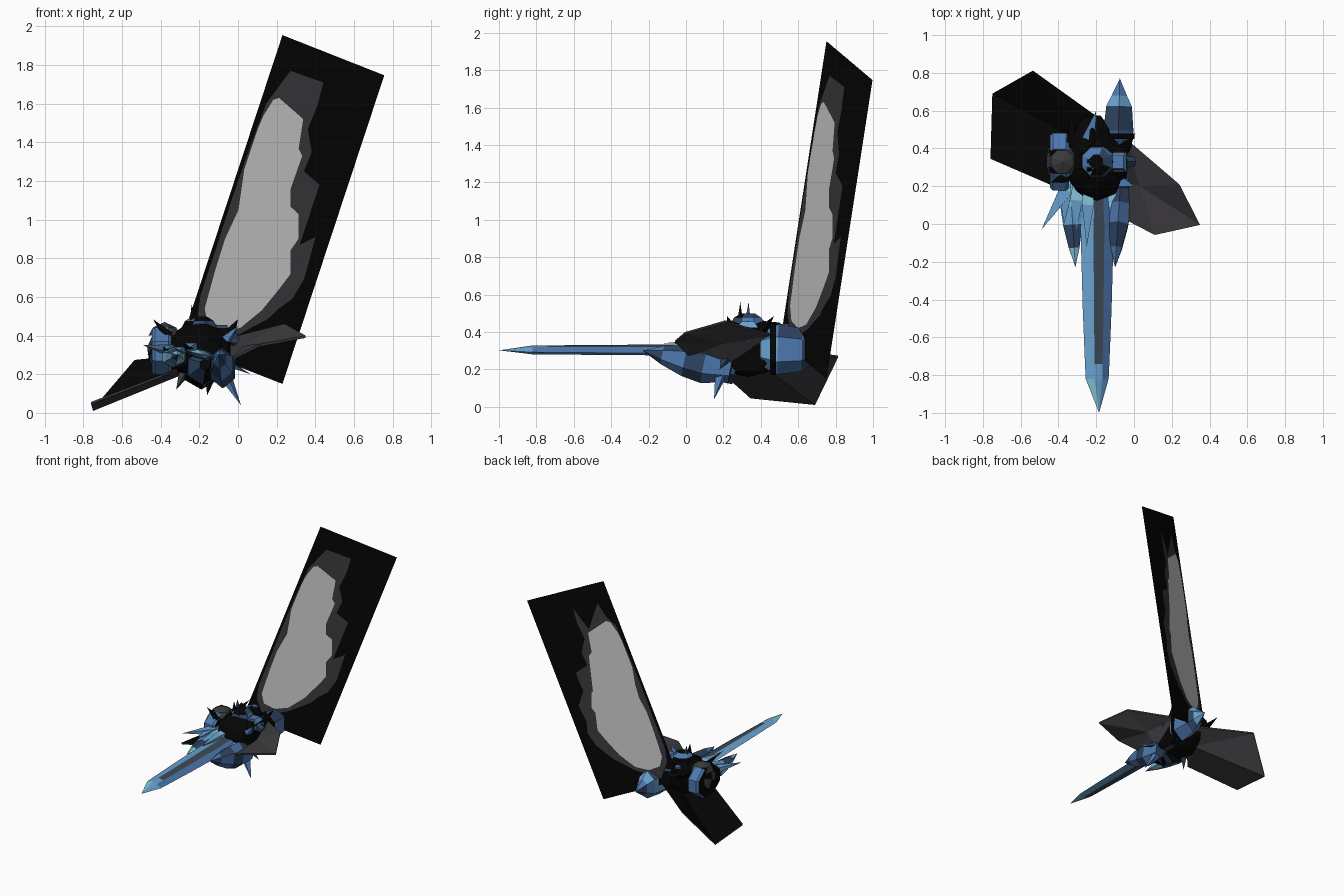
import bpy, bmesh, math
from mathutils import Vector, Matrix

if "Cube" in bpy.data.objects:
    bpy.data.objects.remove(bpy.data.objects["Cube"])

COLOURS = {
    "black": (0.0016, 0.0016, 0.0016), "dark_grey": (0.043, 0.041, 0.046),
    "light_grey": (0.62, 0.62, 0.62), "blue": (0.075, 0.19, 0.43),
    "light_blue": (0.24, 0.56, 0.68), "navy": (0.028, 0.058, 0.12),
    "steel_blue": (0.14, 0.36, 0.62), "slate": (0.045, 0.065, 0.09),
}
MATS = {}
for n, c in COLOURS.items():
    MATS[n] = bpy.data.materials.new(n)
    MATS[n].diffuse_color = (*c, 1)


def make(name, bm, colours, rule=None):
    """Turn a bmesh into an object; rule(face) gives the colour slot."""
    bm.normal_update()
    if rule:
        for f in bm.faces:
            f.material_index = rule(f) % len(colours)
    me = bpy.data.meshes.new(name)
    bm.to_mesh(me)
    bm.free()
    for c in colours:
        me.materials.append(MATS[c])
    ob = bpy.data.objects.new(name, me)
    bpy.context.collection.objects.link(ob)
    return ob


def spindle(name, base, tip, profile, colours, sides=6, flat=(1, 1), rule=None):
    """Faceted horn along base-tip; profile is (fraction, radius), zero radius = point."""
    base, tip = Vector(base), Vector(tip)
    axis = (tip - base).normalized()
    up = Vector((0, 0, 1)) if abs(axis.z) < 0.9 else Vector((0, 1, 0))
    u = axis.cross(up).normalized()
    v = u.cross(axis)
    bm = bmesh.new()
    rings = []
    for t, r in profile:
        c = base.lerp(tip, t)
        if r == 0:
            rings.append([bm.verts.new(c)] * sides)
        else:
            rings.append([bm.verts.new(c + r * (u * flat[0] * math.cos(a) + v * flat[1] * math.sin(a)))
                          for a in (2 * math.pi * (i + 0.5) / sides for i in range(sides))])
    for k, (a, b) in enumerate(zip(rings, rings[1:])):
        for i in range(sides):
            j = (i + 1) % sides
            f = bm.faces.new(list(dict.fromkeys((a[i], a[j], b[j], b[i]))))
            f.material_index = (k + i // 2) % len(colours)
    for r in (rings[0], rings[-1]):
        if r[0] is not r[1]:
            bm.faces.new(r)
    bmesh.ops.recalc_face_normals(bm, faces=bm.faces)
    return make(name, bm, colours, rule)


# Tall upright panel with painted feather patches on both sides
def on_panel(x, z, off=0.0):
    return Vector((x - 0.423 * off, 0.751 + (x - 0.23) * 0.467 + 0.906 * off, z))


def panel(name, pts, colour, off):
    bm = bmesh.new()
    bm.faces.new([bm.verts.new(on_panel(x, z, off)) for x, z in pts])
    bmesh.ops.triangulate(bm, faces=bm.faces)
    make(name, bm, [colour])


panel("tall_panel", [(0.23, 1.955), (0.757, 1.747), (0.23, 0.15), (-0.297, 0.357)], "black", 0)
DARK = [(.27, 1.77), (.28, 1.66), (.33, 1.55), (.44, 1.71), (.41, 1.59), (.36, 1.47), (.38, 1.35),
        (.34, 1.25), (.42, 1.18), (.38, 1.06), (.33, .99), (.32, .87), (.40, .91), (.345, .78),
        (.34, .69), (.28, .59), (.21, .54), (.16, .49), (.01, .41), (-.17, .36), (-.21, .50),
        (-.195, .61), (-.115, .85), (-.035, 1.10), (.055, 1.36), (.145, 1.60), (.21, 1.66)]
LIGHT = [(.21, 1.63), (.22, 1.52), (.29, 1.56), (.335, 1.52), (.31, 1.36), (.33, 1.33), (.27, 1.16),
         (.255, 1.08), (.31, 1.03), (.31, .90), (.255, .82), (.27, .72), (.21, .64), (.12, .53),
         (.01, .44), (-.085, .42), (-.16, .46), (-.175, .54), (-.12, .74), (-.07, .90), (0, 1.05),
         (.03, 1.26), (.10, 1.47), (.13, 1.54), (.18, 1.62)]
for side, s in (("front", -1), ("back", 1)):
    panel("feather_edge_" + side, DARK, "dark_grey", 0.003 * s)
    panel("feather_centre_" + side, LIGHT, "light_grey", 0.006 * s)


# Two folded wing plates: a fan of triangles round a hub, upper and lower skins
def wing(name, rim, hub, colours, thick):
    bm = bmesh.new()
    drop = Vector((0, 0, thick))
    top = [bm.verts.new(p) for p in rim + [hub]]
    low = [bm.verts.new(Vector(p) - drop) for p in rim + [hub]]
    n = len(rim)
    for i in range(n):
        j = (i + 1) % n
        bm.faces.new((top[i], top[j], top[n]))
        bm.faces.new((low[j], low[i], low[n])).material_index = 1
        bm.faces.new((top[j], top[i], low[i], low[j])).material_index = 1
    bmesh.ops.recalc_face_normals(bm, faces=bm.faces)
    make(name, bm, colours)


wing("left_wing", [(-.39, .185, .20), (-.76, .345, .057), (-.75, .69, .022), (-.535, .812, .274),
                   (-.10, .50, .32)], (-.25, .42, .225), ["black", "dark_grey"], 0.012)
wing("right_wing", [(-.04, .45, .39), (.24, .21, .462), (.35, -.005, .40), (.11, -.058, .355),
                    (-.04, .02, .28), (-.04, .22, .24)], (.03, .20, .35), ["dark_grey", "dark_grey"], 0.012)

# Long crystal blade: tilted flat hexagon section tapering to a point
bm = bmesh.new()
tilt = Matrix.Rotation(math.radians(12), 3, 'Y')
SECTION = [(-1, 0), (-.28, 1), (.38, 1), (1, 0), (.38, -1), (-.28, -1)]
rings = []
for y, w, h in ((.16, .07, .024), (-.02, .09, .024), (-.45, .078, .022), (-.74, .066, .02), (-.82, .062, .02)):
    rings.append([bm.verts.new(Vector((-.195, y, .305)) + tilt @ Vector((a * w, 0, b * h))) for a, b in SECTION])
tip = bm.verts.new((-.185, -1.0, .302))
for k, (a, b) in enumerate(zip(rings, rings[1:])):
    for i in range(6):
        f = bm.faces.new((a[i], a[(i + 1) % 6], b[(i + 1) % 6], b[i]))
        f.material_index = (0, 1 if k < 3 else 0, 2, 0, 1, 2)[i]
for i in range(6):
    bm.faces.new((rings[-1][i], rings[-1][(i + 1) % 6], tip)).material_index = 3 if i % 3 == 0 else 0
bm.faces.new(rings[0])
bmesh.ops.recalc_face_normals(bm, faces=bm.faces)
make("blade", bm, ["steel_blue", "slate", "blue", "light_blue"])

# Dark faceted core
bm = bmesh.new()
bmesh.ops.create_icosphere(bm, subdivisions=2, radius=1,
                           matrix=Matrix.Translation((-.20, .33, .32)) @ Matrix.Diagonal((.17, .21, .16, 1)))
make("core", bm, ["black"])

# Octagonal armour bands on both sides of the core, blue on their front and back
spindle("left_band", (-.445, .33, .32), (-.345, .33, .32), [(0, .15), (.15, .165), (.85, .165), (1, .15)],
        ["blue", "black"], 8, (1, .8), lambda f: 0 if abs(f.normal.y) > .35 else 1)
spindle("right_band", (-.12, .33, .31), (-.04, .33, .31), [(0, .12), (.15, .14), (.85, .14), (1, .12)],
        ["black", "dark_grey"], 8, (1, 1), lambda f: 1 if abs(f.normal.z) > .9 else 0)
spindle("left_cap", (-.40, .33, .33), (-.47, .33, .34), [(0, .10), (.7, .08), (1, 0)], ["dark_grey", "black"], 8)
spindle("top_cap", (-.38, .33, .40), (-.38, .33, .47), [(0, .09), (.6, .065), (1, 0)], ["dark_grey"], 8)
spindle("crown_plate", (-.20, .33, .44), (-.20, .33, .50), [(0, .10), (.6, .08), (1, .04)],
        ["black", "blue", "navy"], 8)
spindle("right_top_plate", (-.085, .33, .38), (-.085, .33, .455), [(0, .09), (.6, .075), (1, .05)],
        ["blue", "steel_blue", "navy"], 4, (.8, 1))
spindle("right_stud", (-.05, .33, .39), (0, .33, .37), [(0, .04), (1, .025)], ["navy", "blue"], 6)

# Large horns, front and rear
HORN = [(0, .07), (.3, .105), (.52, .09), (.78, .05), (1, 0)]
spindle("front_right_horn", (-.07, .24, .20), (-.10, -.23, .30), HORN, ["navy", "blue"], 6, (.7, 1))
spindle("front_left_horn", (-.34, .24, .28), (-.31, -.23, .30), HORN,
        ["light_blue", "steel_blue", "navy"], 6, (.65, .5))
spindle("rear_horn", (-.085, .40, .31), (-.075, .77, .30), [(0, .09), (.25, .135), (.6, .115), (.75, .07), (1, 0)],
        ["blue", "navy", "steel_blue"], 6, (.68, 1))
spindle("rear_horn_band", (-.083, .45, .31), (-.083, .48, .31), [(0, .135), (1, .14)], ["black"], 6, (.72, 1))
spindle("rear_block", (-.22, .42, .34), (-.22, .57, .36), [(0, .12), (.6, .10), (1, .05)], ["black"], 6)
spindle("lower_guard", (-.19, .26, .22), (-.17, .02, .25), [(0, .10), (.5, .09), (1, .03)], ["black", "navy"], 6)

# Guard behind the blade: jagged light strips
for i, (x, z, l) in enumerate(((-.30, .33, .10), (-.24, .35, .04), (-.12, .29, .02), (-.36, .34, .16))):
    spindle(f"guard_shard_{i}", (x, .25, z), (x - .01, -.16 + l, z - .01), [(0, .03), (.4, .045), (1, 0)],
            ["light_blue", "steel_blue", "black"], 4, (1, .5))

# Small spikes around the body: base, tip, radius, colour
SPIKES = [
    ((-.36, .18, .33), (-.49, -.03, .35), .05, "steel_blue"), ((-.36, .25, .40), (-.44, .22, .485), .04, "black"),
    ((-.23, .29, .44), (-.24, .29, .56), .035, "black"), ((-.23, .33, .44), (-.24, .335, .56), .035, "navy"),
    ((-.08, .20, .22), (.015, .15, .04), .05, "blue"), ((-.08, .22, .27), (.065, .18, .20), .04, "navy"),
    ((-.27, .28, .22), (-.32, .22, .12), .04, "dark_grey"), ((-.05, .40, .40), (.00, .47, .485), .04, "black"),
    ((-.14, .20, .20), (-.16, .16, .09), .04, "black"), ((-.06, .22, .38), (.00, .20, .45), .04, "blue"),
    ((-.33, .42, .38), (-.33, .62, .42), .04, "black"), ((-.24, .45, .42), (-.20, .60, .44), .05, "blue"),
    ((-.08, .44, .38), (.01, .48, .38), .04, "navy"), ((-.38, .42, .32), (-.47, .36, .30), .04, "blue"),
]
for i, (b, t, r, c) in enumerate(SPIKES):
    spindle(f"spike_{i}", b, t, [(0, r), (1, 0)], [c], 4, (1, .7))

for m in bpy.data.materials:
    if m.users and not m.is_grease_pencil:
        m.use_nodes = True
        m.node_tree.nodes["Principled BSDF"].inputs["Base Color"].default_value = m.diffuse_color
